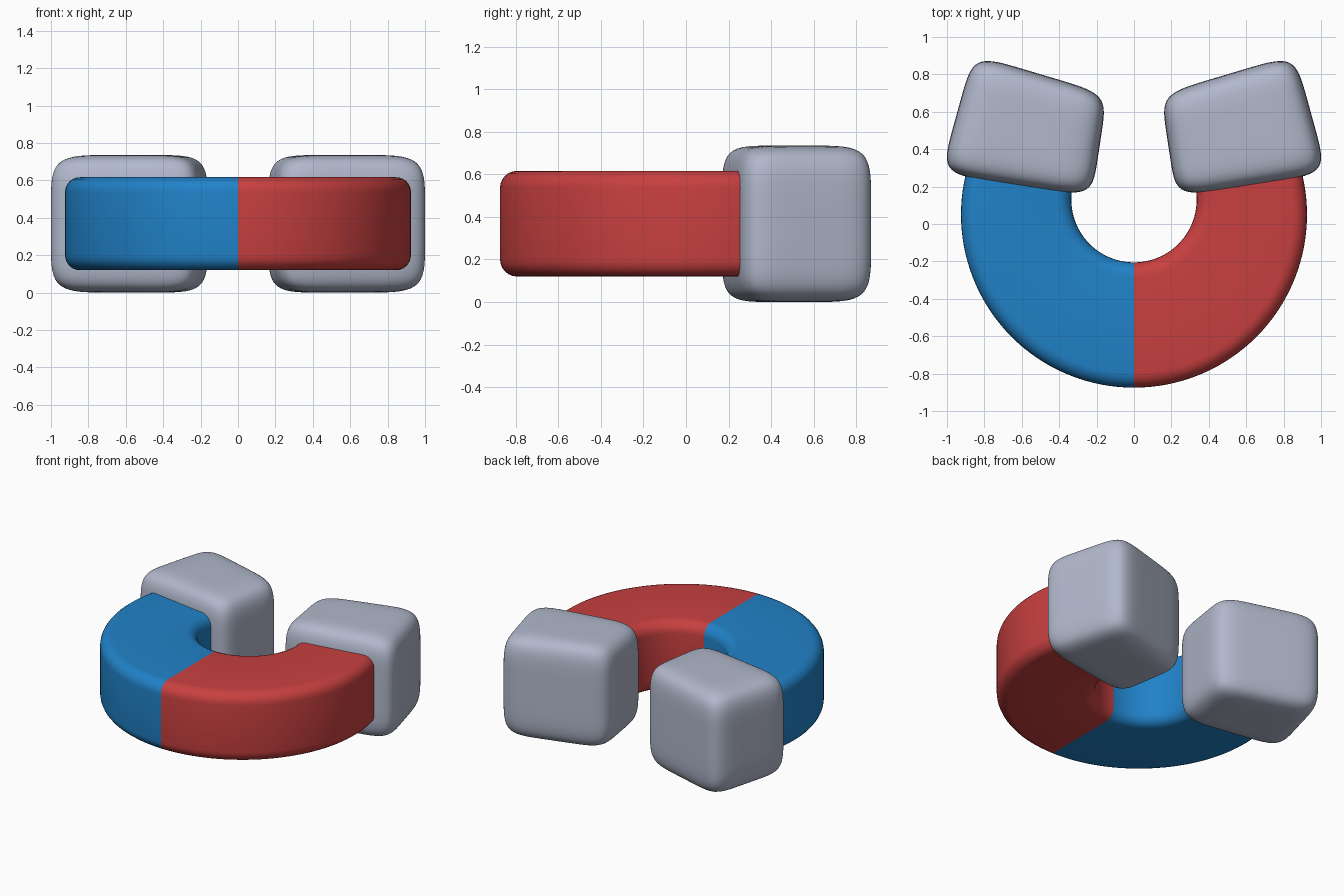
import bpy, bmesh, math
from mathutils import Vector

if "Cube" in bpy.data.objects:
    bpy.data.objects.remove(bpy.data.objects["Cube"])


def material(name, rgb):
    m = bpy.data.materials.new(name)
    m.diffuse_color = (*rgb, 1)
    m.use_nodes = True
    m.node_tree.nodes["Principled BSDF"].inputs["Base Color"].default_value = m.diffuse_color
    return m


RED = material("red paint", (0.58, 0.051, 0.051))
BLUE = material("blue paint", (0.015, 0.223, 0.578))
GREY = material("pale steel", (0.44, 0.48, 0.60))


def finish(name, bm, mat):
    bmesh.ops.recalc_face_normals(bm, faces=bm.faces)
    mesh = bpy.data.meshes.new(name)
    bm.to_mesh(mesh)
    bm.free()
    mesh.materials.append(mat)
    ob = bpy.data.objects.new(name, mesh)
    bpy.context.collection.objects.link(ob)
    bpy.context.view_layer.objects.active = ob
    ob.select_set(True)
    bpy.ops.object.shade_smooth_by_angle(angle=math.radians(40))
    ob.select_set(False)


def rounded_section(width, z0, z1, r, steps=6):
    """Rounded rectangle as (distance across, height) pairs."""
    corners = [(width - r, z1 - r), (r, z1 - r), (r, z0 + r), (width - r, z0 + r)]
    pts = []
    for i, (cx, cz) in enumerate(corners):
        for k in range(steps + 1):
            a = math.pi / 2 * (i + k / steps)
            pts.append((cx + r * math.cos(a), cz + r * math.sin(a)))
    return pts


# Half of the horseshoe, swept between an inner and an outer arc
def horseshoe_half(name, side, mat):
    bm = bmesh.new()
    rings = []
    steps = 40
    for i in range(steps + 1):
        a = math.radians(-90 + 106 * i / steps)
        c, s = math.cos(a), math.sin(a)
        inner = Vector((0.335 * c, 0.13 + 0.335 * s))
        outer = Vector((0.925 * c, 0.05 + 0.925 * s))
        width = (outer - inner).length
        ring = []
        for d, z in rounded_section(width, 0.12, 0.617, 0.08):
            p = inner.lerp(outer, d / width)
            ring.append(bm.verts.new((side * p.x, p.y, z)))
        rings.append(ring)
    n = len(rings[0])
    for r0, r1 in zip(rings, rings[1:]):
        for k in range(n):
            bm.faces.new((r0[k], r0[(k + 1) % n], r1[(k + 1) % n], r1[k]))
    bm.faces.new(rings[0])
    bm.faces.new(rings[-1])
    finish(name, bm, mat)


# Softly swollen pole block: rounded cube fitted to a tapered plan
def pole_block(name, side):
    bl, br = Vector((0.225, 0.143)), Vector((1.035, 0.27))
    tr, tl = Vector((0.86, 0.908)), Vector((0.142, 0.694))
    bm = bmesh.new()
    bmesh.ops.create_cube(bm, size=2)
    bmesh.ops.subdivide_edges(bm, edges=bm.edges[:], cuts=23, use_grid_fill=True)
    for v in bm.verts:
        # pull grid lines toward the edges, then round the cube
        p = [math.sin(c * math.pi / 2) for c in v.co]
        norm = sum(abs(c) ** 6 for c in p) ** (1 / 6)
        u, w, h = (c / norm for c in p)
        q = bl.lerp(br, (u + 1) / 2).lerp(tl.lerp(tr, (u + 1) / 2), (w + 1) / 2)
        v.co = (side * q.x, q.y, 0.368 + 0.368 * h)
    finish(name, bm, GREY)


for side, label, mat in ((1, "right", RED), (-1, "left", BLUE)):
    horseshoe_half("horseshoe_" + label, side, mat)
    pole_block("pole_block_" + label, side)
